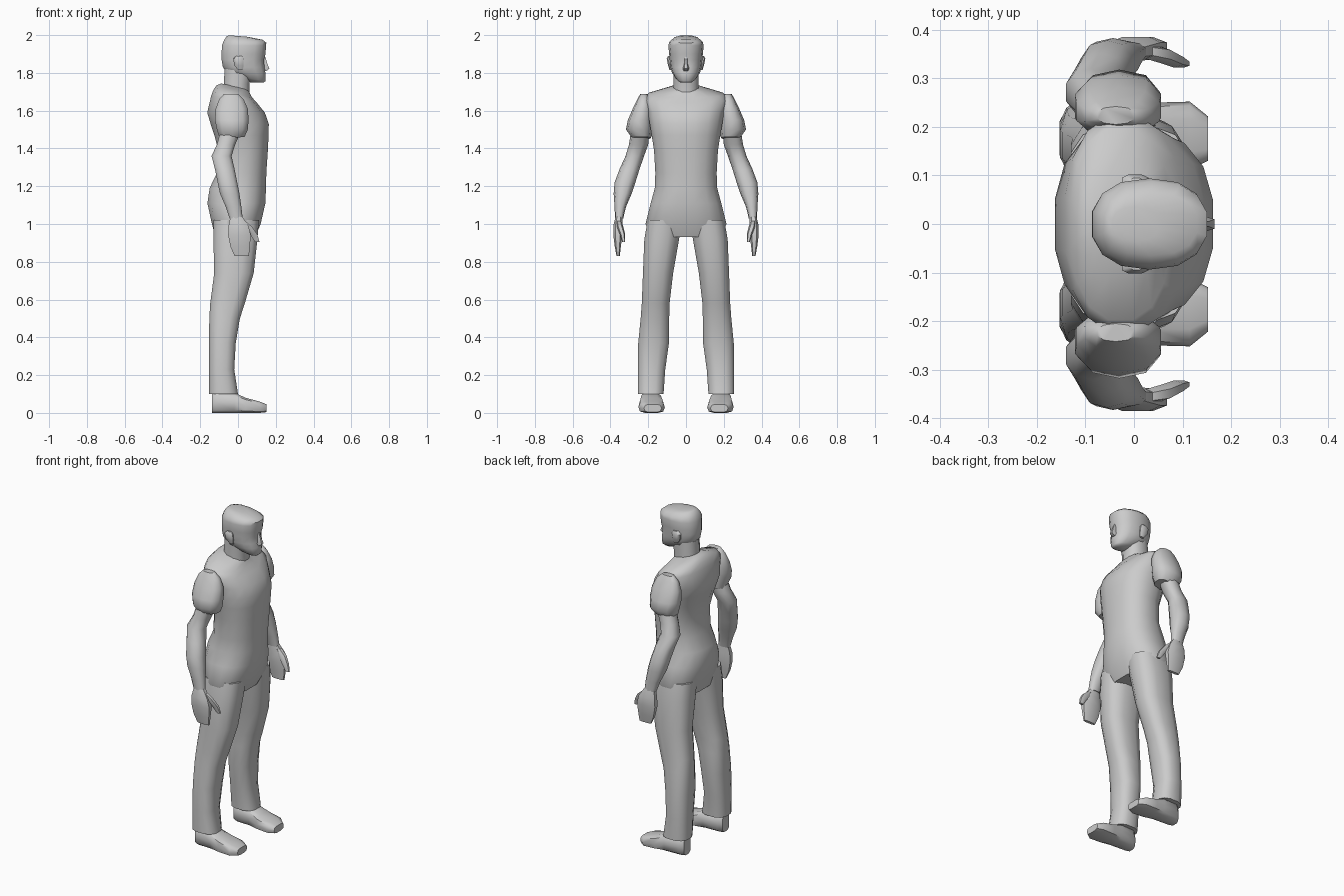
import bpy, bmesh, math
from mathutils import Vector


def finish(name, bm, angle=50):
    bmesh.ops.recalc_face_normals(bm, faces=bm.faces)
    me = bpy.data.meshes.new(name)
    bm.to_mesh(me)
    bm.free()
    ob = bpy.data.objects.new(name, me)
    bpy.context.collection.objects.link(ob)
    bpy.ops.object.select_all(action='DESELECT')
    ob.select_set(True)
    bpy.context.view_layer.objects.active = ob
    bpy.ops.object.shade_smooth_by_angle(angle=math.radians(angle))
    return ob


def loft(name, rings, side=1, n=12, power=0.85, axis='z', angle=50):
    """Skin rings (position, a0, a1, b0, b1, slope); a is x (or z if axis is x), b is y."""
    bm = bmesh.new()
    loops = []
    for pos, a0, a1, b0, b1, *slope in rings:
        loop = []
        for i in range(n):
            t = 2 * math.pi * (i + 0.5) / n
            c, s = math.cos(t), math.sin(t)
            c = math.copysign(abs(c) ** power, c) / math.cos(math.pi / n) ** power
            s = math.copysign(abs(s) ** power, s)
            a = (a0 + a1) / 2 + (a1 - a0) / 2 * c
            b = ((b0 + b1) / 2 + (b1 - b0) / 2 * s) * side
            p = pos + (slope[0] * (a - (a0 + a1) / 2) if slope else 0)
            loop.append(bm.verts.new((a, b, p) if axis == 'z' else (p, b, a)))
        loops.append(loop)
    for lo, hi in zip(loops, loops[1:]):
        for i in range(n):
            j = (i + 1) % n
            bm.faces.new((lo[i], lo[j], hi[j], hi[i]))
    bm.faces.new(loops[0])
    bm.faces.new(loops[-1])
    return finish(name, bm, angle)


# Torso: hips, waist, chest and sloping shoulders
loft("torso", [
    (0.93, -0.12, 0.09, -0.18, 0.18),
    (1.00, -0.138, 0.12, -0.218, 0.218),
    (1.11, -0.162, 0.145, -0.19, 0.19),
    (1.19, -0.15, 0.148, -0.168, 0.168),
    (1.27, -0.112, 0.15, -0.165, 0.165),
    (1.39, -0.105, 0.158, -0.172, 0.172),
    (1.47, -0.125, 0.162, -0.185, 0.185),
    (1.53, -0.145, 0.163, -0.195, 0.195),
    (1.59, -0.163, 0.142, -0.205, 0.205),
    (1.66, -0.142, 0.10, -0.225, 0.225, -0.15),
    (1.69, -0.13, 0.075, -0.20, 0.20, -0.2),
    (1.715, -0.115, 0.06, -0.11, 0.11, -0.2),
    (1.73, -0.09, 0.05, -0.06, 0.06, -0.2),
], n=16)

# Neck and head with short swept-up hair
loft("neck", [
    (1.66, -0.08, 0.06, -0.068, 0.068),
    (1.74, -0.075, 0.06, -0.068, 0.068),
    (1.84, -0.07, 0.08, -0.07, 0.07),
])
loft("head", [
    (1.748, 0.07, 0.135, -0.028, 0.028),
    (1.768, 0.00, 0.146, -0.052, 0.052, -0.15),
    (1.80, -0.055, 0.145, -0.074, 0.074),
    (1.83, -0.08, 0.14, -0.082, 0.082),
    (1.87, -0.087, 0.137, -0.087, 0.087),
    (1.90, -0.087, 0.146, -0.089, 0.089),
    (1.945, -0.085, 0.148, -0.094, 0.094),
    (1.965, -0.075, 0.15, -0.088, 0.088, -0.05),
    (1.985, -0.06, 0.13, -0.065, 0.065, -0.1),
    (1.995, -0.045, 0.05, -0.035, 0.035, -0.08),
], n=14)
loft("nose", [
    (1.81, 0.11, 0.15, -0.016, 0.016),
    (1.822, 0.11, 0.166, -0.018, 0.018),
    (1.85, 0.11, 0.155, -0.01, 0.01),
    (1.885, 0.11, 0.145, -0.008, 0.008),
], n=6)

for side, tag in ((1, "left"), (-1, "right")):
    # Ear
    loft(tag + "_ear", [
        (1.815, 0.00, 0.025, 0.07, 0.088),
        (1.84, -0.02, 0.03, 0.07, 0.096),
        (1.875, -0.025, 0.03, 0.075, 0.103),
        (1.89, -0.01, 0.02, 0.075, 0.095),
    ], side, n=8)

    # Short rounded sleeve over the shoulder
    loft(tag + "_sleeve", [
        (1.455, -0.095, 0.035, 0.185, 0.285, 0.1),
        (1.50, -0.112, 0.052, 0.178, 0.318),
        (1.55, -0.122, 0.056, 0.178, 0.308),
        (1.61, -0.118, 0.052, 0.18, 0.282),
        (1.66, -0.10, 0.03, 0.19, 0.258),
        (1.688, -0.075, 0.00, 0.205, 0.242),
    ], side, n=10)

    # Bare arm, bent slightly at the elbow
    loft(tag + "_arm", [
        (1.03, -0.045, 0.025, 0.332, 0.376),
        (1.09, -0.065, 0.018, 0.318, 0.378),
        (1.16, -0.095, 0.008, 0.288, 0.383),
        (1.22, -0.108, -0.004, 0.268, 0.378),
        (1.29, -0.122, -0.018, 0.246, 0.352),
        (1.36, -0.14, -0.034, 0.222, 0.32),
        (1.42, -0.112, -0.015, 0.20, 0.302),
        (1.50, -0.09, 0.02, 0.195, 0.29),
    ], side, n=10)

    # Mitten-like hand and thumb
    loft(tag + "_hand", [
        (0.83, -0.018, 0.058, 0.35, 0.368),
        (0.88, -0.04, 0.062, 0.344, 0.378),
        (0.94, -0.052, 0.068, 0.336, 0.386),
        (0.99, -0.05, 0.055, 0.336, 0.386),
        (1.04, -0.04, 0.022, 0.336, 0.374),
    ], side, n=8, power=0.7)
    loft(tag + "_thumb", [
        (0.905, 0.09, 0.114, 0.322, 0.338),
        (0.945, 0.064, 0.102, 0.322, 0.350),
        (0.985, 0.03, 0.075, 0.332, 0.366),
        (1.015, 0.01, 0.04, 0.34, 0.37),
    ], side, n=6)

    # Trouser leg
    loft(tag + "_leg", [
        (0.10, -0.153, 0.00, 0.117, 0.257),
        (0.23, -0.153, -0.02, 0.108, 0.257),
        (0.37, -0.153, -0.012, 0.088, 0.255),
        (0.50, -0.152, 0.01, 0.087, 0.242),
        (0.58, -0.147, 0.036, 0.085, 0.236),
        (0.74, -0.126, 0.083, 0.066, 0.23),
        (0.92, -0.13, 0.103, 0.034, 0.223),
        (1.02, -0.13, 0.11, 0.02, 0.205),
    ], side, n=12, power=0.75)

    # Shoe, lofted from heel to toe
    loft(tag + "_shoe", [
        (-0.138, 0.0, 0.10, 0.152, 0.218),
        (-0.115, 0.0, 0.112, 0.135, 0.235),
        (-0.02, 0.0, 0.108, 0.128, 0.242),
        (0.04, 0.0, 0.08, 0.116, 0.25),
        (0.115, 0.0, 0.06, 0.112, 0.252),
        (0.152, 0.004, 0.045, 0.13, 0.222),
    ], side, n=10, power=0.6, axis='x')
